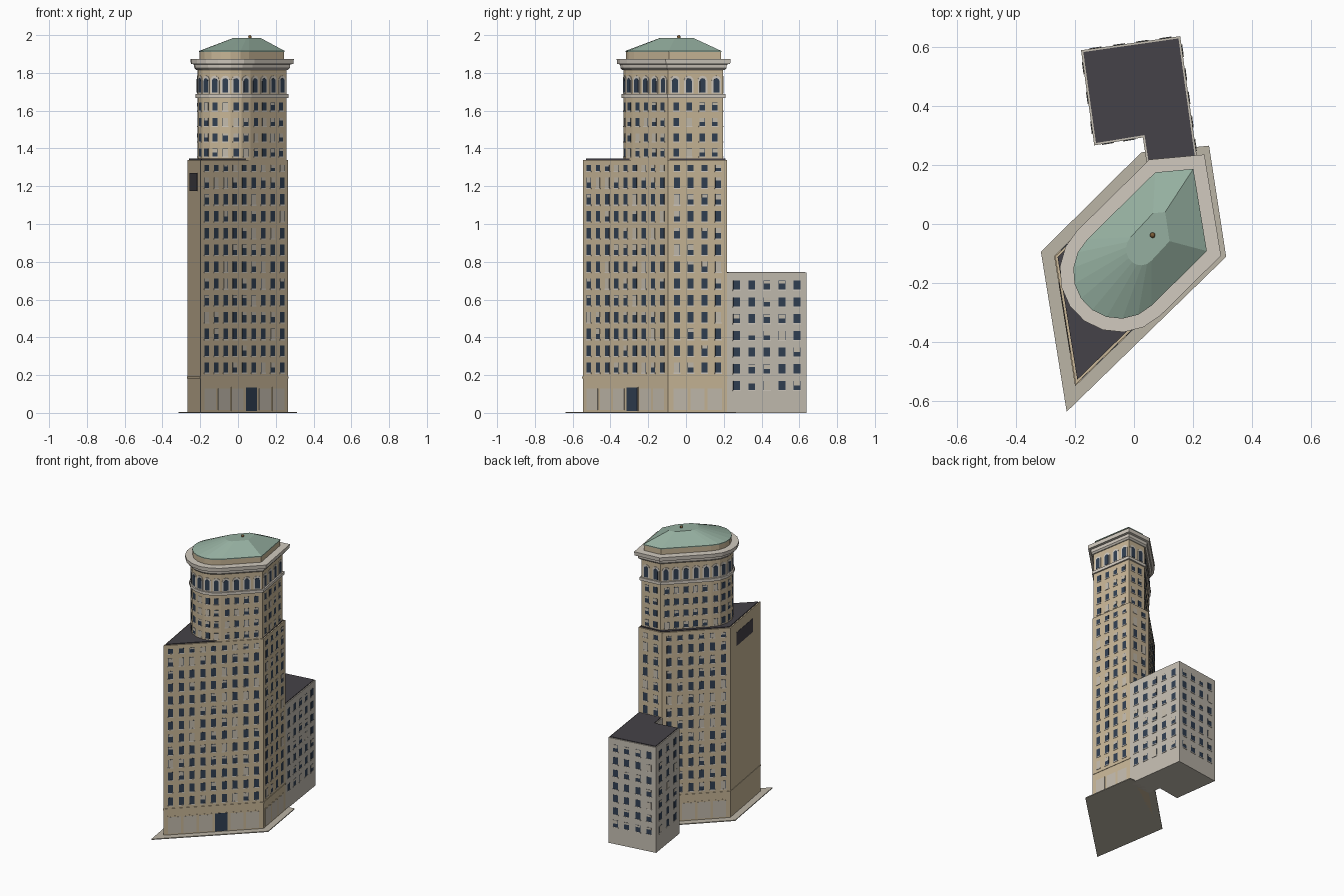
import bpy, bmesh, math, random
from mathutils import Vector

if "Cube" in bpy.data.objects:
    bpy.data.objects.remove(bpy.data.objects["Cube"])

random.seed(4)


def mat(name, *rgb):
    m = bpy.data.materials.new(name)
    m.diffuse_color = (*rgb, 1)
    m.use_nodes = True
    m.node_tree.nodes["Principled BSDF"].inputs["Base Color"].default_value = m.diffuse_color
    return m


STONE = mat("tan_stone", .58, .47, .31)
PALE = mat("pale_stone", .64, .59, .52)
GREY = mat("grey_brick", .55, .51, .44)
PAVE = mat("paving", .50, .46, .38)
DARK = mat("dark_roofing", .06, .055, .065)
GREEN = mat("copper_green", .30, .43, .35)
GLASS = mat("glass", .03, .05, .085)
BLIND = mat("blind", .55, .50, .42)
BRONZE = mat("bronze", .20, .11, .04)


def finish(name, bm, material):
    me = bpy.data.meshes.new(name)
    bmesh.ops.recalc_face_normals(bm, faces=bm.faces)
    bm.to_mesh(me)
    bm.free()
    me.materials.append(material)
    ob = bpy.data.objects.new(name, me)
    bpy.context.collection.objects.link(ob)
    return ob


def offset(poly, d):
    """Mitred offset of a counter-clockwise outline."""
    out = []
    for i, p in enumerate(poly):
        p = Vector(p)
        e1 = (p - Vector(poly[i - 1])).normalized()
        e2 = (Vector(poly[(i + 1) % len(poly)]) - p).normalized()
        n1, n2 = Vector((e1.y, -e1.x)), Vector((e2.y, -e2.x))
        out.append(tuple(p + (n1 + n2) * d / (1 + n1.dot(n2))))
    return out


def loft(name, rings, material):
    """Capped solid through a list of (outline, z)."""
    bm = bmesh.new()
    loops = [[bm.verts.new((x, y, z)) for x, y in poly] for poly, z in rings]
    for a, b in zip(loops, loops[1:]):
        for i in range(len(a)):
            j = (i + 1) % len(a)
            bm.faces.new((a[i], a[j], b[j], b[i]))
    bm.faces.new(loops[0][::-1])
    bm.faces.new(loops[-1])
    return finish(name, bm, material)


def prism(name, poly, z0, z1, material):
    return loft(name, [(poly, z0), (poly, z1)], material)


def plate(bm, a, b, pts, depth):
    """Thin plate on the wall a-b; pts are (distance along wall, z)."""
    a, b = Vector(a), Vector(b)
    e = (b - a).normalized()
    n = Vector((e.y, -e.x))
    rows = []
    for d in (-.002, depth):
        rows.append([bm.verts.new((*(a + e * u + n * d), z)) for u, z in pts])
    back, front = rows
    bm.faces.new(front)
    for i in range(len(pts)):
        j = (i + 1) % len(pts)
        bm.faces.new((back[i], back[j], front[j], front[i]))


def rect(u, w, z0, z1):
    return [(u - w / 2, z0), (u + w / 2, z0), (u + w / 2, z1), (u - w / 2, z1)]


def arch(u, w, z0, z1):
    r = w / 2
    return [(u - r, z0), (u + r, z0)] + [
        (u + r * math.cos(t * math.pi / 8), z1 - r + r * math.sin(t * math.pi / 8)) for t in range(9)]


def centres(a, b, n, margin=0):
    length = (Vector(b) - Vector(a)).length
    return [margin + (length - 2 * margin) * (i + .5) / n for i in range(n)]


def windows(name, walls, rows, w):
    """Window grid; walls = (a, b, columns), rows = (centre z, height)."""
    glass, blind, sill = bmesh.new(), bmesh.new(), bmesh.new()
    for a, b, n in walls:
        for u in centres(a, b, n, .01):
            for z, h in rows:
                plate(glass, a, b, rect(u, w, z - h / 2, z + h / 2), .001)
                plate(sill, a, b, rect(u, w + .006, z - h / 2 - .006, z - h / 2), .003)
                drop = random.choice((0, 0, 0, .3, .5, 1))
                if drop:
                    plate(blind, a, b, rect(u, w - .003, z + h / 2 - h * drop, z + h / 2 - .001), .002)
    finish(name + "_glass", glass, GLASS)
    finish(name + "_blinds", blind, BLIND)
    finish(name + "_sills", sill, PALE)


# Outlines in plan
body = [(-.268, -.11), (-.198, -.545), (.265, -.095), (.217, .217), (.045, .2)]
annex = [(-.135, .267), (.03, .294), (.044, .201), (.215, .218), (.157, .638), (-.18, .59)]
ARC = 9
tower = [(.257, -.095), (.209, .197), (.068, .184)]
tower += [(-.05 + .166 * math.cos(t), -.165 + .166 * math.sin(t))
          for t in (math.radians(134 + 180 * i / ARC) for i in range(ARC + 1))]

# Pavement, main block and its roof
prism("pavement", offset(body, .045), 0, .006, PAVE)
prism("main_block", body, 0, 1.34, STONE)
prism("street_course", offset(body, .003), .183, .192, STONE)
prism("main_roof", offset(body, -.008), 1.335, 1.346, DARK)

# Main block windows on the four glazed walls
rows = [(.24 + .089 * i, .055) for i in range(12)] + [(1.297, .032)]
B = body
windows("main_window", [(B[1], B[2], 9), (B[2], B[3], 4), (B[4], B[0], 6)], rows, .032)
windows("rear_window", [(B[3], B[4], 2)], [r for r in rows if r[0] > .76], .032)

# Shopfronts and entrance door
shops, frames, door = bmesh.new(), bmesh.new(), bmesh.new()
for a, b, n in [(B[1], B[2], 6), (B[2], B[3], 3), (B[4], B[0], 4)]:
    for i, u in enumerate(centres(a, b, n, .02)):
        step = ((Vector(b) - Vector(a)).length - .04) / n
        plate(frames, a, b, rect(u, step - .008, .01, .138), .001)
        if n == 6 and i == 3:
            plate(door, a, b, rect(u, .08, .01, .135), .003)
        else:
            plate(shops, a, b, rect(u, step - .016, .014, .13), .002)
finish("shopfront_frames", frames, STONE)
finish("shopfront_panels", shops, BLIND)
finish("entrance_door", door, GLASS)

# Louvre on the blank wall
louvre = bmesh.new()
plate(louvre, B[0], B[1], rect(.21, .24, 1.175, 1.27), .002)
finish("wall_louvre", louvre, DARK)

# Rear annex
prism("annex", annex, 0, .742, GREY)
prism("annex_roof", offset(annex, -.007), .735, .747, DARK)
A = annex
windows("annex_window", [(A[3], A[4], 5), (A[4], A[5], 4), (A[5], A[0], 3), (A[0], A[1], 2)],
        [(.145 + .0885 * i, .048) for i in range(7)], .036)

# Upper tower with rounded end
prism("upper_tower", tower, 1.335, 1.85, STONE)
walls = [(tower[0], tower[1], 4), (tower[1], tower[2], 2), (tower[2], tower[3], 5)]
walls += [(tower[3 + i], tower[4 + i], 1) for i in range(ARC)]
walls += [(tower[-1], tower[0], 4)]
windows("tower_window", walls, [(1.378 + .081 * i, .042) for i in range(4)], .03)

# Arched top storey
surround, panes = bmesh.new(), bmesh.new()
for a, b, n in walls:
    for u in centres(a, b, n):
        plate(surround, a, b, arch(u, .05, 1.69, 1.785), .003)
        plate(panes, a, b, arch(u, .031, 1.697, 1.772), .0045)
finish("arch_surrounds", surround, PALE)
finish("arch_panes", panes, GLASS)

# Courses and cornice
prism("arcade_course", offset(tower, .010), 1.668, 1.688, PALE)
loft("cornice", [(offset(tower, .006), 1.815), (offset(tower, .016), 1.825), (offset(tower, .018), 1.845),
                 (offset(tower, .034), 1.847), (offset(tower, .036), 1.873)], PALE)

# Attic, copper roof and finial
attic = offset(tower, -.012)
prism("attic", attic, 1.87, 1.912, STONE)
cx, cy = .06, -.04
top = [(cx + (x - cx) * .33, cy + (y - cy) * .36) for x, y in attic]
loft("copper_roof", [(offset(attic, .003), 1.91), (offset(attic, .003), 1.916), (top, 1.984)], GREEN)
bm = bmesh.new()
bmesh.ops.create_uvsphere(bm, u_segments=10, v_segments=6, radius=.0095)
bmesh.ops.translate(bm, verts=bm.verts, vec=(.063, -.038, 1.9905))
finish("finial", bm, BRONZE)
